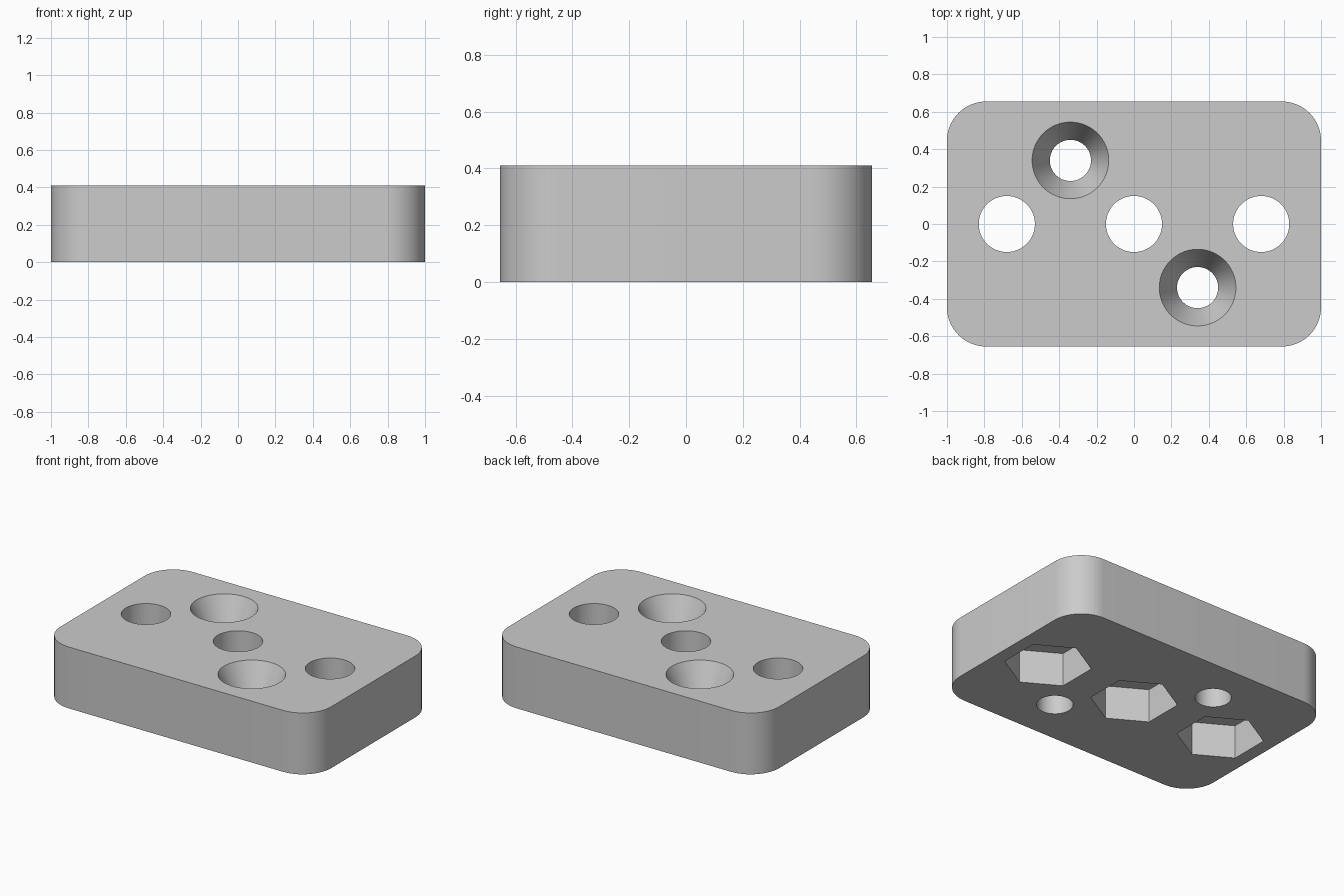
import bpy
import bmesh
from math import cos, sin, pi, radians

LENGTH, WIDTH, HEIGHT = 2.0, 1.31, 0.41
CORNER = 0.21

start = bpy.data.objects.get("Cube")
if start:
    bpy.data.objects.remove(start, do_unlink=True)

grey = bpy.data.materials.new("plain grey")
grey.use_nodes = True
colour = (0.6, 0.6, 0.6, 1.0)
grey.diffuse_color = colour
grey.node_tree.nodes["Principled BSDF"].inputs["Base Color"].default_value = colour


def add_object(name, bm):
    bmesh.ops.recalc_face_normals(bm, faces=bm.faces)
    mesh = bpy.data.meshes.new(name)
    bm.to_mesh(mesh)
    bm.free()
    mesh.materials.append(grey)
    obj = bpy.data.objects.new(name, mesh)
    bpy.context.collection.objects.link(obj)
    return obj


def turned_cutter(name, x, y, profile, sides):
    """Closed solid turned from (radius, z) pairs, first corner towards +y."""
    bm = bmesh.new()
    rings = []
    for radius, z in profile:
        angles = [pi / 2 + 2 * pi * i / sides for i in range(sides)]
        rings.append([bm.verts.new((x + radius * cos(a), y + radius * sin(a), z))
                      for a in angles])
    for low, high in zip(rings, rings[1:]):
        for i in range(sides):
            j = (i + 1) % sides
            bm.faces.new((low[i], low[j], high[j], high[i]))
    bm.faces.new(rings[0])
    bm.faces.new(rings[-1])
    cutter = add_object(name, bm)
    cutter.hide_render = True
    return cutter


# Block with rounded upright corners
bm = bmesh.new()
bmesh.ops.create_cube(bm, size=1)
for v in bm.verts:
    v.co = (v.co.x * LENGTH, v.co.y * WIDTH, (v.co.z + 0.5) * HEIGHT)
uprights = [e for e in bm.edges if abs(e.verts[0].co.z - e.verts[1].co.z) > 0.1]
bmesh.ops.bevel(bm, geom=uprights, offset=CORNER, segments=16, profile=0.5,
                affect='EDGES')
block = add_object("mounting_block", bm)

cutters = []
# Bolt holes with hexagonal nut pockets underneath
for x in (-0.68, 0, 0.68):
    cutters.append(turned_cutter("bolt_hole_cutter", x, 0,
                                 [(0.15, 0.1), (0.15, 0.5)], 64))
    cutters.append(turned_cutter("nut_pocket_cutter", x, 0,
                                 [(0.266, -0.1), (0.266, 0.225)], 6))
# Countersunk screw holes
for side in (-1, 1):
    cutters.append(turned_cutter("screw_hole_cutter", 0.34 * side, -0.34 * side,
                                 [(0.11, -0.1), (0.11, 0.205), (0.228, 0.46)], 64))

# Cut every hole, then discard the cutters
bpy.ops.object.select_all(action='DESELECT')
block.select_set(True)
bpy.context.view_layer.objects.active = block
for cutter in cutters:
    cut = block.modifiers.new("cut", 'BOOLEAN')
    cut.operation = 'DIFFERENCE'
    cut.solver = 'EXACT'
    cut.object = cutter
    bpy.ops.object.modifier_apply(modifier=cut.name)
    bpy.data.objects.remove(cutter, do_unlink=True)

bpy.ops.object.shade_smooth_by_angle(angle=radians(20))
